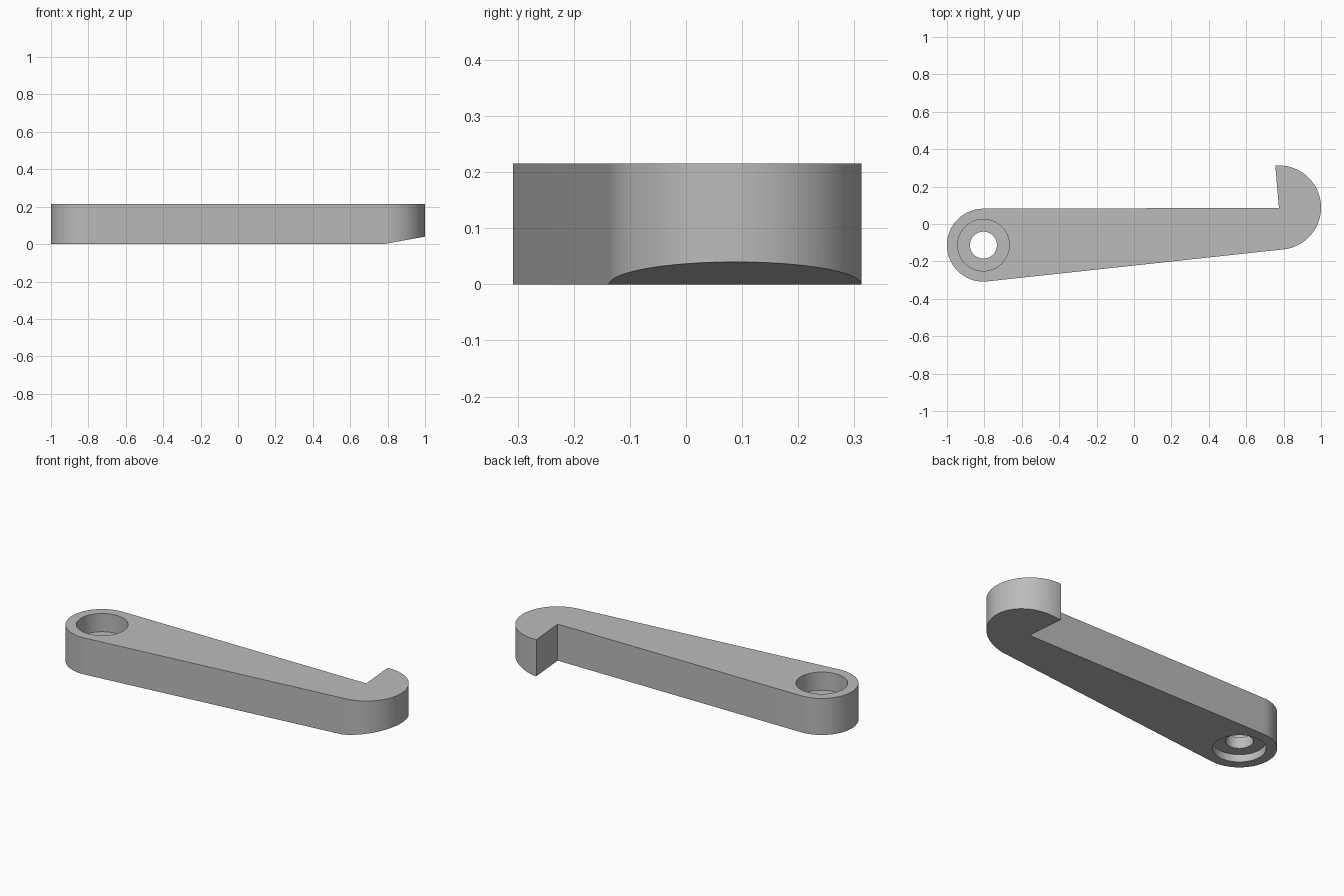
import bpy
import bmesh
from math import cos, sin, radians, atan2

THICK = 0.215
EYE = (-0.805, -0.113, 0.195)      # centre x, centre y, radius
HOOK = (0.775, 0.088, 0.225)

cube = bpy.data.objects.get("Cube")
if cube:
    bpy.data.objects.remove(cube, do_unlink=True)

grey = bpy.data.materials.new("plain grey")
grey.use_nodes = True
colour = (0.5, 0.5, 0.5, 1)
grey.diffuse_color = colour
grey.node_tree.nodes["Principled BSDF"].inputs["Base Color"].default_value = colour


def arc(circle, start, end, steps):
    x, y, r = circle
    angles = [radians(start + (end - start) * i / steps) for i in range(steps + 1)]
    return [(x + r * cos(a), y + r * sin(a)) for a in angles]


def add_object(name, bm):
    bmesh.ops.recalc_face_normals(bm, faces=bm.faces)
    mesh = bpy.data.meshes.new(name)
    bm.to_mesh(mesh)
    bm.free()
    mesh.materials.append(grey)
    obj = bpy.data.objects.new(name, mesh)
    bpy.context.collection.objects.link(obj)
    return obj


# Lever arm: round eye, tapered bar and hooked end, extruded from one outline
outline = arc(EYE, 90, 276, 36) + arc(HOOK, -84, 95, 36) + [HOOK[:2]]
outline[-1] = (HOOK[0], EYE[1] + EYE[2] + 0.004)
bm = bmesh.new()
base = bm.faces.new([bm.verts.new((x, y, 0)) for x, y in outline])
top = bmesh.ops.extrude_face_region(bm, geom=[base], use_keep_orig=True)
bmesh.ops.translate(bm, vec=(0, 0, THICK),
                    verts=[v for v in top["geom"] if isinstance(v, bmesh.types.BMVert)])

# Sloped lead-in under the hook
start = 0.778
slope = atan2(0.04, 1 - start)
bmesh.ops.bisect_plane(bm, geom=bm.verts[:] + bm.edges[:] + bm.faces[:],
                       plane_co=(start, 0, 0), plane_no=(sin(slope), 0, -cos(slope)),
                       clear_outer=True)
bmesh.ops.holes_fill(bm, edges=[e for e in bm.edges if e.is_boundary], sides=0)
arm = add_object("lever_arm", bm)

# Stepped bore through the eye: wide recess above and below a narrow hole
profile = [(0.138, -0.05), (0.138, 0.043), (0.072, 0.043),
           (0.072, 0.108), (0.138, 0.108), (0.138, THICK + 0.05)]
bm = bmesh.new()
rings = []
for radius, z in profile:
    points = arc((EYE[0], EYE[1], radius), 0, 360, 64)[:-1]
    rings.append([bm.verts.new((x, y, z)) for x, y in points])
for low, high in zip(rings, rings[1:]):
    for i in range(len(low)):
        bm.faces.new((low[i - 1], low[i], high[i], high[i - 1]))
bm.faces.new(rings[0])
bm.faces.new(rings[-1])
cutter = add_object("bore_cutter", bm)
cutter.hide_render = True

cut = arm.modifiers.new("bore", 'BOOLEAN')
cut.operation = 'DIFFERENCE'
cut.solver = 'EXACT'
cut.object = cutter
bpy.ops.object.select_all(action='DESELECT')
arm.select_set(True)
bpy.context.view_layer.objects.active = arm
bpy.ops.object.modifier_apply(modifier="bore")
bpy.data.objects.remove(cutter, do_unlink=True)

# Smooth rounds with crisp rims
bpy.ops.object.shade_smooth_by_angle(angle=radians(8))
